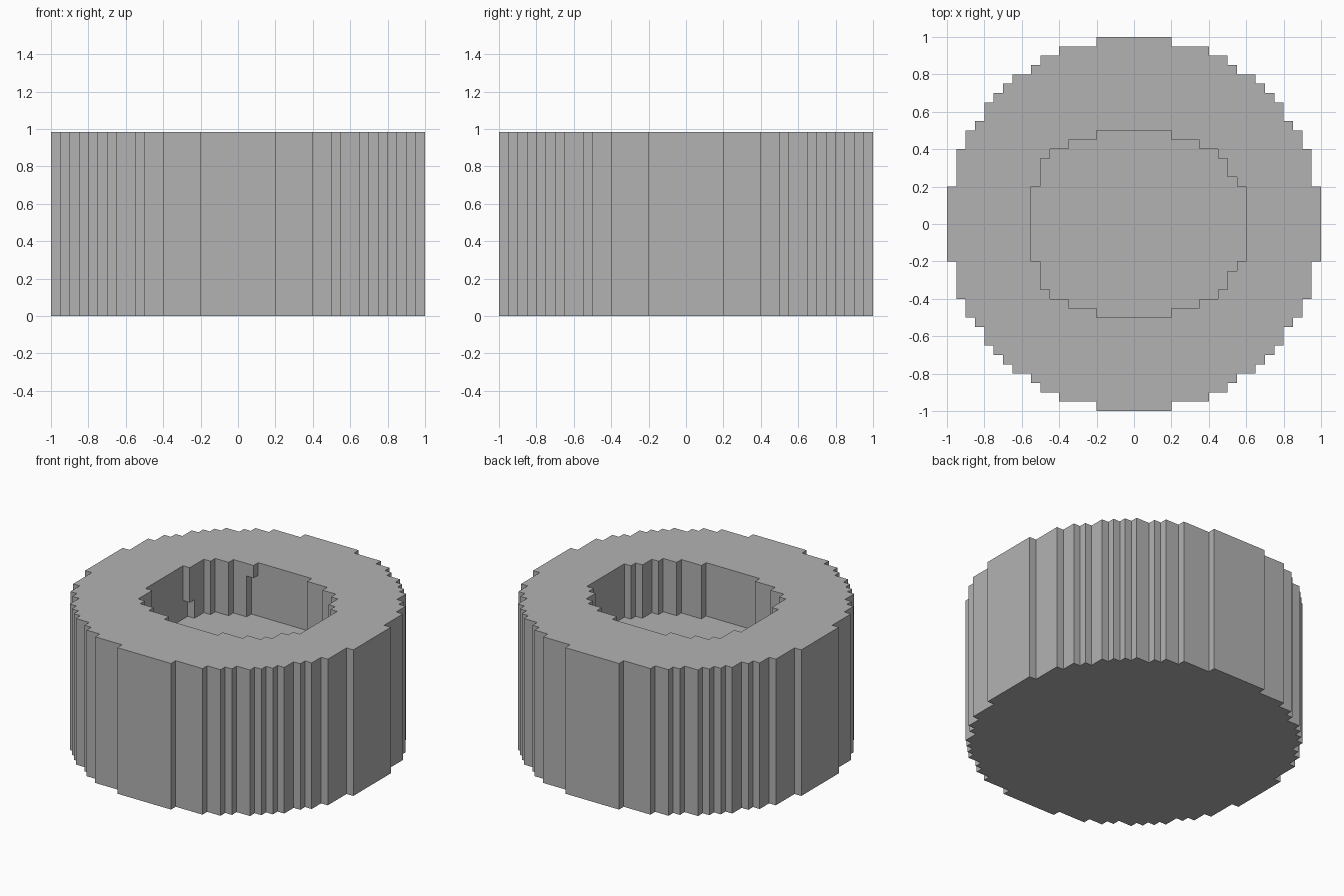
import bpy
import bmesh

HEIGHT, FLOOR = 0.985, 0.625

cube = bpy.data.objects.get("Cube")
if cube:
    bpy.data.objects.remove(cube)

grey = bpy.data.materials.new("plain grey")
grey.use_nodes = True
colour = (0.45, 0.45, 0.45, 1)
grey.diffuse_color = colour
grey.node_tree.nodes["Principled BSDF"].inputs["Base Color"].default_value = colour


def quarter(steps):
    """Stair-step corner from the +y side round to the +x side."""
    pts = []
    for i, (x, y) in enumerate(steps):
        pts.append((x, y))
        if i + 1 < len(steps):
            pts.append((x, steps[i + 1][1]))
    return pts


def stepped_outline(right, left):
    """Closed outline, mirrored front to back, with its own steps per side."""
    r, l = quarter(right), [(-x, y) for x, y in quarter(left)]
    back = l[::-1] + r
    return back + [(x, -y) for x, y in back[::-1]]


def prism(name, outline, z0, z1):
    bm = bmesh.new()
    face = bm.faces.new([bm.verts.new((x, y, z0)) for x, y in outline])
    top = bmesh.ops.extrude_face_region(bm, geom=[face])["geom"]
    bmesh.ops.translate(bm, vec=(0, 0, z1 - z0),
                        verts=[g for g in top if isinstance(g, bmesh.types.BMVert)])
    bmesh.ops.recalc_face_normals(bm, faces=bm.faces)
    mesh = bpy.data.meshes.new(name)
    bm.to_mesh(mesh)
    bm.free()
    mesh.materials.append(grey)
    obj = bpy.data.objects.new(name, mesh)
    bpy.context.collection.objects.link(obj)
    return obj


def cut(body, cutter):
    mod = body.modifiers.new(cutter.name, "BOOLEAN")
    mod.operation, mod.solver, mod.object = "DIFFERENCE", "EXACT", cutter
    cutter.hide_render = True
    cutter.hide_set(True)


def box(x0, x1, y0, y1):
    return [(x0, y0), (x1, y0), (x1, y1), (x0, y1)]


# Round block with a stepped rim, symmetric about its diagonals
half = [(.2, 1), (.4, .95), (.5, .9), (.55, .85), (.65, .8), (.7, .75)]
rim = half + [(y, x) for x, y in half[::-1]]
block = prism("stepped_round_block", stepped_outline(rim, rim), 0, HEIGHT)

# Recess in the top, one step wider on the +x side
shared = [(.2, .5), (.35, .45), (.45, .4), (.5, .35)]
recess = stepped_outline(shared + [(.55, .25), (.6, .2)], shared + [(.55, .2)])
cut(block, prism("recess_cutter", recess, FLOOR, HEIGHT + .1))

# Two small niches under the recess edge
cut(block, prism("back_niche_cutter", box(-.25, -.15, .4, .5), FLOOR, .9))
cut(block, prism("side_niche_cutter", box(-.55, -.45, .15, .25), FLOOR, .75))
